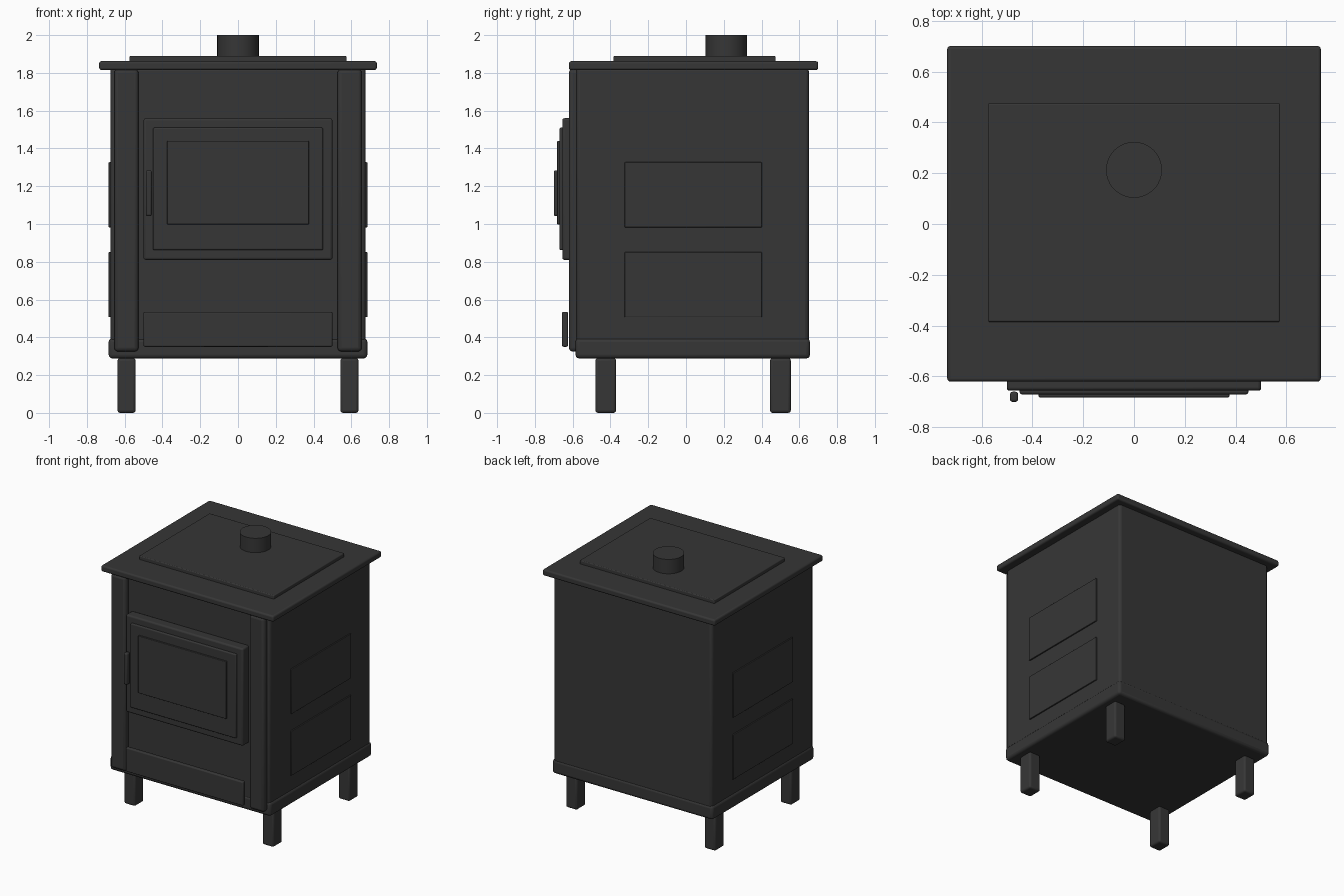
import bpy
import bmesh
import math

if "Cube" in bpy.data.objects:
    bpy.data.objects.remove(bpy.data.objects["Cube"])

iron = bpy.data.materials.new("dark cast iron")
iron.diffuse_color = (0.037, 0.037, 0.037, 1)
iron.use_nodes = True
iron.node_tree.nodes["Principled BSDF"].inputs["Base Color"].default_value = iron.diffuse_color


def finish(obj, bevel):
    """Material, rounded edges and smooth shading for one part."""
    obj.data.materials.append(iron)
    if bevel:
        mod = obj.modifiers.new("rounded edges", 'BEVEL')
        mod.width = bevel
        mod.segments = 3
        mod.limit_method = 'ANGLE'
    bpy.ops.object.select_all(action='DESELECT')
    obj.select_set(True)
    bpy.context.view_layer.objects.active = obj
    bpy.ops.object.shade_smooth_by_angle(angle=math.radians(35))
    return obj


def box(name, x, y, z, bevel=0.01):
    """Box between the given (min, max) limits on each axis."""
    mesh = bpy.data.meshes.new(name)
    bm = bmesh.new()
    bmesh.ops.create_cube(bm, size=1)
    for v in bm.verts:
        v.co = [lim[0] if c < 0 else lim[1] for c, lim in zip(v.co, (x, y, z))]
    bm.to_mesh(mesh)
    bm.free()
    obj = bpy.data.objects.new(name, mesh)
    bpy.context.collection.objects.link(obj)
    return finish(obj, bevel)


def mirrored(side, a, b):
    return tuple(sorted((side * a, side * b)))


# Firebox and base tray
box("firebox", (-0.676, 0.676), (-0.58, 0.65), (0.31, 1.83), 0.02)
box("base_tray", (-0.685, 0.685), (-0.585, 0.656), (0.288, 0.395), 0.02)

# Top plates and flue
box("top_plate", (-0.735, 0.735), (-0.62, 0.70), (1.815, 1.862), 0.012)
box("hot_plate", (-0.575, 0.575), (-0.385, 0.475), (1.85, 1.889), 0.006)
bpy.ops.mesh.primitive_cylinder_add(vertices=48, radius=0.11, depth=0.13,
                                    location=(0, 0.213, 1.935))
flue = bpy.context.object
flue.name = "flue_collar"
finish(flue, 0)

# Door: frame, inner frame and window, stepping forward
box("door_frame", (-0.5, 0.5), (-0.655, -0.575), (0.81, 1.56), 0.012)
box("door_inner_frame", (-0.45, 0.45), (-0.67, -0.64), (0.862, 1.51), 0.008)
box("door_window", (-0.375, 0.375), (-0.682, -0.66), (0.998, 1.44), 0.004)
box("door_handle", (-0.488, -0.456), (-0.70, -0.66), (1.042, 1.284), 0.01)

# Ash drawer front
box("ash_drawer", (-0.5, 0.5), (-0.656, -0.625), (0.35, 0.535), 0.008)

for side, word in ((-1, "left"), (1, "right")):
    # Front pillars
    box(f"{word}_pillar", mirrored(side, 0.527, 0.655), (-0.62, -0.5),
        (0.325, 1.82), 0.02)
    # Raised side panels
    for level, z in (("lower", (0.507, 0.852)), ("upper", (0.982, 1.327))):
        box(f"{word}_{level}_side_panel", mirrored(side, 0.66, 0.685),
            (-0.325, 0.402), z, 0.004)
    # Legs
    for end, y in (("front", (-0.48, -0.37)), ("back", (0.445, 0.555))):
        box(f"{word}_{end}_leg", mirrored(side, 0.542, 0.638), y,
            (0, 0.29), 0.014)
